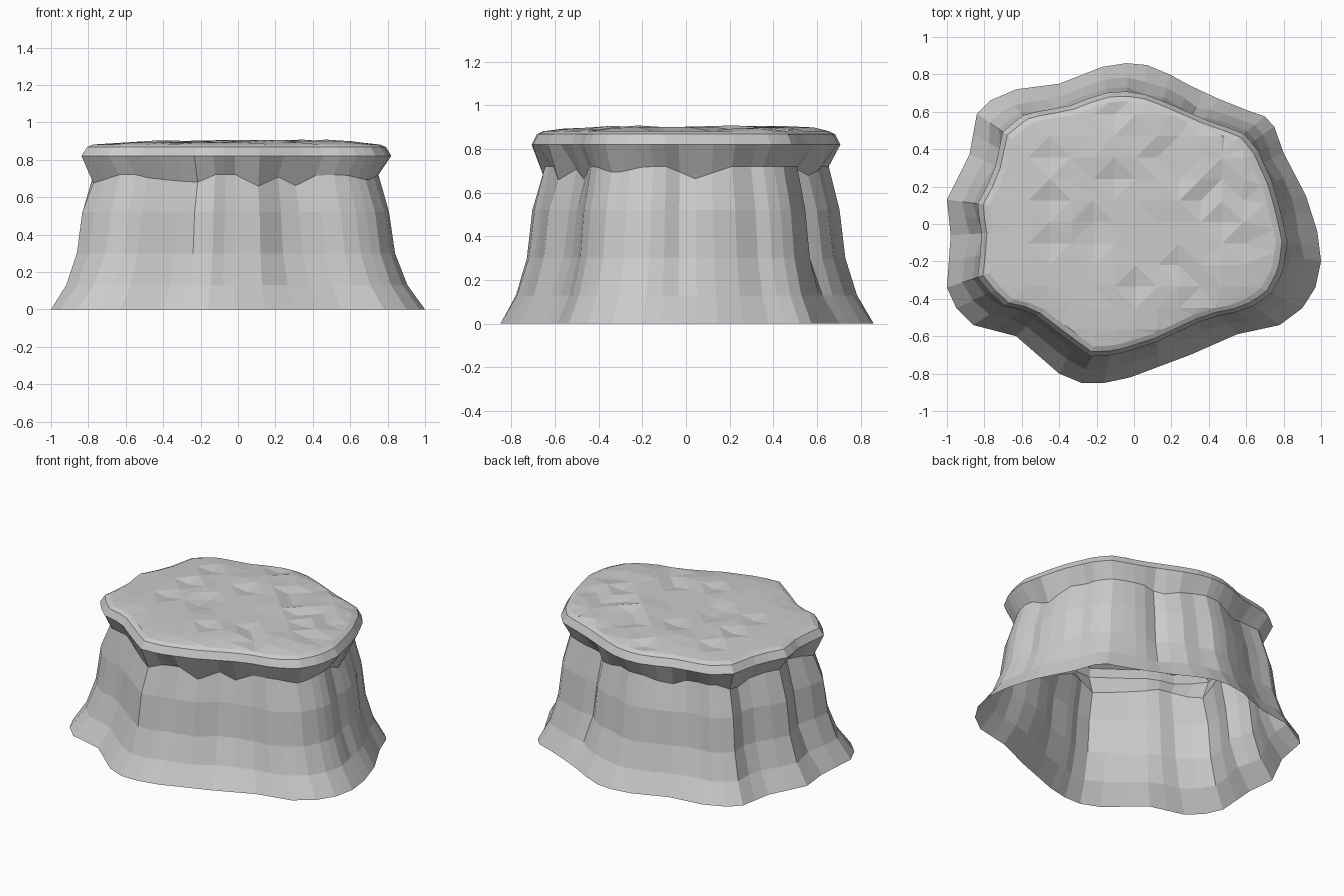
import bpy, bmesh, math, random
from mathutils import Vector

if "Cube" in bpy.data.objects:
    bpy.data.objects.remove(bpy.data.objects["Cube"])

random.seed(7)

# Foot outline, counter-clockwise seen from above
FOOT = [(1.0, -.2), (.98, -.04), (.92, .15), (.80, .38), (.75, .52), (.70, .575), (.6, .61), (.45, .67),
        (.3, .74), (.19, .80), (.07, .85), (-.04, .86), (-.17, .84), (-.4, .75), (-.63, .72), (-.77, .66),
        (-.84, .59), (-.88, .37), (-1.0, .13), (-.98, -.06), (-1.0, -.34), (-.95, -.45),
        (-.86, -.54), (-.63, -.6), (-.4, -.8), (-.28, -.85), (-.16, -.85), (-.02, -.82),
        (.3, -.7), (.55, -.59), (.78, -.54), (.9, -.45), (.97, -.34)]
# Overhanging lip outline
LIP = [(.82, -.1), (.80, 0), (.75, .2), (.66, .4), (.58, .49), (.4, .55), (.08, .69), (-.05, .71),
       (-.17, .7), (-.35, .63), (-.58, .59), (-.7, .5), (-.75, .27), (-.84, .1), (-.81, -.08),
       (-.84, -.28), (-.72, -.43), (-.55, -.47), (-.37, -.61), (-.23, -.71), (-.1, -.7),
       (.1, -.64), (.4, -.5), (.6, -.46), (.73, -.38), (.8, -.25)]
# Grooves in the wall: angle, depth   /   dips of the neck line: angle, drop
GROOVES = [(62, .05), (84, .03), (128, .04), (153, .05), (183, .04), (215, .02),
           (266, .03), (291, .05), (307, .05), (357, .04), (25, .02)]
DIPS = [(4, .06), (70, .05), (115, .05), (150, .06), (200, .05), (230, .04),
        (248, .06), (283, .08), (303, .06), (335, .03)]


def ray_radius(outline, a):
    """Distance from the centre to the outline along angle a."""
    d = Vector((math.cos(a), math.sin(a)))
    for i, p in enumerate(outline):
        p, q = Vector(p), Vector(outline[(i + 1) % len(outline)])
        e = q - p
        den = d.x * e.y - d.y * e.x
        if abs(den) < 1e-9:
            continue
        t = (p.x * e.y - p.y * e.x) / den
        s = (p.x * d.y - p.y * d.x) / den
        if t > 0 and -1e-6 <= s <= 1 + 1e-6:
            return t
    return .8


def bumps(table, a, width):
    deg = math.degrees(a)
    return sum(v * max(0, 1 - abs((deg - c + 180) % 360 - 180) / width) for c, v in table)


# Columns: foot corners, with long spans split in two
angles = []
for i, p in enumerate(FOOT):
    q = FOOT[(i + 1) % len(FOOT)]
    angles.append(math.atan2(p[1], p[0]))
    if math.dist(p, q) > .13:
        angles.append(math.atan2(p[1] + q[1], p[0] + q[0]))

# Rings: height, foot blend, lip scale, groove share, neck-dip share
RINGS = [(0, 1, 1, 0, 0), (.13, .50, 1.0, .5, 0), (.30, .13, 1.005, .9, 0), (.52, 0, .995, 1, 0),
         (.72, 0, .925, .8, 1), (.82, 0, 1, 0, 0), (.868, 0, .965, 0, 0), (.882, 0, .925, 0, 0)]

bm = bmesh.new()
rings = []
for z, foot, scale, groove, dip in RINGS:
    ring = []
    for a in angles:
        r = ray_radius(FOOT, a) * foot + ray_radius(LIP, a) * scale * (1 - foot)
        r -= groove * bumps(GROOVES, a, 8)
        ring.append(bm.verts.new((r * math.cos(a), r * math.sin(a), z - dip * bumps(DIPS, a, 11))))
    rings.append(ring)

# Wall, neck and lip faces
n = len(angles)
for lo, hi in zip(rings, rings[1:]):
    for i in range(n):
        j = (i + 1) % n
        bm.faces.new((lo[i], lo[j], hi[j], hi[i]))

# Uneven top: cut into a grid, then lift the cells
top = [bm.faces.new(rings[-1])]
for axis in (Vector((1, 0, 0)), Vector((0, 1, 0))):
    for k in range(-5, 6):
        geom = set(top)
        for f in top:
            geom.update(f.verts)
            geom.update(f.edges)
        bmesh.ops.bisect_plane(bm, geom=list(geom), plane_co=axis * (k * .115 + .01), plane_no=axis)
        bm.normal_update()
        top = [f for f in bm.faces if f.normal.z > .99]
for v in {v for f in top for v in f.verts}:
    if all(f in top for f in v.link_faces):
        a = math.atan2(v.co.y, v.co.x)
        inset = 1 - v.co.xy.length / ray_radius(LIP, a)
        v.co.z += min(.016, inset * .06) + .006 * v.co.x
        if v.co.xy.length < .6 and v.co.y > -.35:
            v.co.z += random.choice((0, 0, .007, -.015))
bmesh.ops.triangulate(bm, faces=top)
bmesh.ops.recalc_face_normals(bm, faces=bm.faces)

mesh = bpy.data.meshes.new("rock_plateau")
bm.to_mesh(mesh)
bm.free()
bpy.context.collection.objects.link(bpy.data.objects.new("rock_plateau", mesh))
